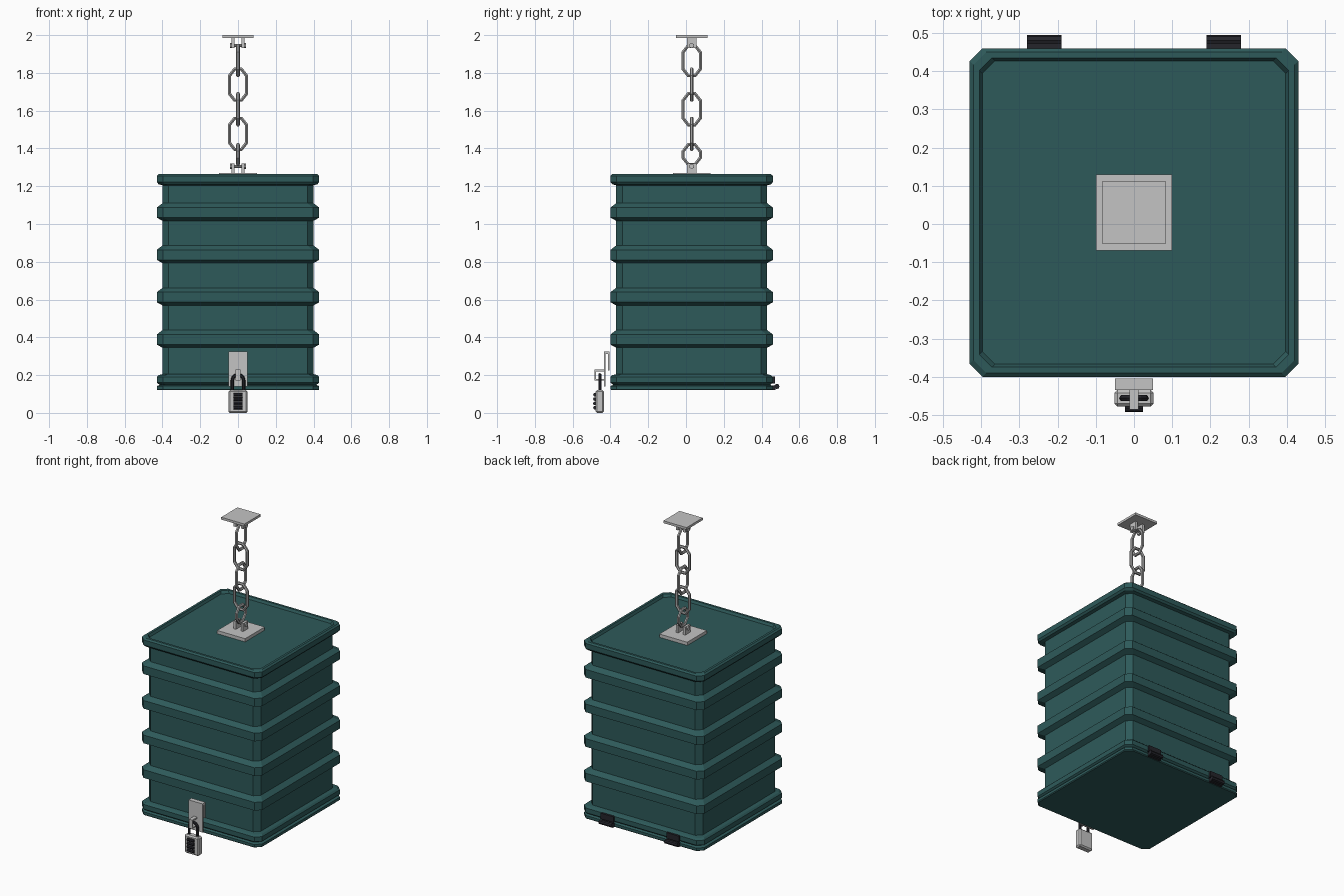
import bpy, bmesh, math
from mathutils import Vector

cube = bpy.data.objects.get("Cube")
if cube:
    bpy.data.objects.remove(cube, do_unlink=True)

CY = 0.03  # box and chain are centred slightly behind the origin


def material(name, r, g, b):
    m = bpy.data.materials.new(name)
    m.use_nodes = True
    m.diffuse_color = (r, g, b, 1)
    m.node_tree.nodes["Principled BSDF"].inputs["Base Color"].default_value = (r, g, b, 1)
    return m


TEAL = material("teal paint", 0.027, 0.102, 0.102)
STEEL = material("light steel", 0.55, 0.55, 0.55)
CHAIN = material("chain steel", 0.38, 0.38, 0.38)
BLACK = material("black metal", 0.018, 0.018, 0.024)


def add(name, bm, mat):
    bmesh.ops.recalc_face_normals(bm, faces=bm.faces)
    me = bpy.data.meshes.new(name)
    bm.to_mesh(me)
    bm.free()
    me.materials.append(mat)
    ob = bpy.data.objects.new(name, me)
    bpy.context.collection.objects.link(ob)
    return ob


def box(name, x, y, z, mat, bevel=0):
    """Box from (min, max) ranges."""
    bm = bmesh.new()
    bmesh.ops.create_cube(bm, size=1)
    for v in bm.verts:
        v.co = Vector([(a + b) / 2 + c * (b - a) for (a, b), c in zip((x, y, z), v.co)])
    if bevel:
        bmesh.ops.bevel(bm, geom=bm.edges[:], offset=bevel, segments=1, affect='EDGES')
    return add(name, bm, mat)


def rod(name, x, y, z, radius, mat, sides=8):
    """Cylinder along x."""
    bm = bmesh.new()
    bmesh.ops.create_cone(bm, cap_ends=True, segments=sides, radius1=radius,
                          radius2=radius, depth=x[1] - x[0])
    for v in bm.verts:
        v.co = Vector(((x[0] + x[1]) / 2 + v.co.z, y + v.co.x, z + v.co.y))
    return add(name, bm, mat)


def tube(name, points, radius, mat, closed):
    """Round bar along a path."""
    cu = bpy.data.curves.new(name, 'CURVE')
    cu.dimensions = '3D'
    cu.bevel_depth = radius
    cu.bevel_resolution = 1
    cu.use_fill_caps = not closed
    sp = cu.splines.new('POLY')
    sp.points.add(len(points) - 1)
    for p, co in zip(sp.points, points):
        p.co = (*co, 1)
    sp.use_cyclic_u = closed
    sp.use_smooth = False
    tmp = bpy.data.objects.new(name + "_path", cu)
    bpy.context.collection.objects.link(tmp)
    dg = bpy.context.evaluated_depsgraph_get()
    bm = bmesh.new()
    me = bpy.data.meshes.new_from_object(tmp.evaluated_get(dg))
    bm.from_mesh(me)
    bpy.data.objects.remove(tmp, do_unlink=True)
    return add(name, bm, mat)


def shell(name, profile, mat):
    """Stack of corner-cut squares given as (half size, height)."""
    bm = bmesh.new()
    rings = []
    for h, z in profile:
        k = h - 0.033
        corners = [(h, -k), (h, k), (k, h), (-k, h), (-h, k), (-h, -k), (-k, -h), (k, -h)]
        rings.append([bm.verts.new((x, y + CY, z)) for x, y in corners])
    for a, b in zip(rings, rings[1:]):
        for i in range(8):
            j = (i + 1) % 8
            bm.faces.new((a[i], a[j], b[j], b[i]))
    bm.faces.new(rings[0])
    bm.faces.new(rings[-1])
    return add(name, bm, mat)


# Ribbed box, with rims at both ends and a sunken top panel
OUT, IN = 0.43, 0.4
profile = [(0.415, 0.148), (OUT, 0.16), (OUT, 0.19), (0.42, 0.2), (IN, 0.205)]
for i in range(4):
    z = 0.39 + i * 0.224
    profile += [(IN, z - 0.045), (OUT, z - 0.028), (OUT, z + 0.025), (IN, z + 0.048)]
profile += [(IN, 1.205), (0.42, 1.21), (OUT, 1.222), (OUT, 1.255), (0.42, 1.264),
            (0.405, 1.264), (0.397, 1.248)]
shell("box_body", profile, TEAL)
shell("bottom_door", [(0.425, 0.12), (OUT, 0.125), (OUT, 0.142), (0.415, 0.148)], TEAL)

# Hinges on the back of the door
for side, s in (("left", 1), ("right", -1)):
    xs = sorted((s * 0.19, s * 0.28))
    box(f"hinge_upper_leaf_{side}", xs, (0.455, 0.472), (0.155, 0.192), BLACK)
    box(f"hinge_lower_leaf_{side}", xs, (0.455, 0.475), (0.122, 0.146), BLACK)
    rod(f"hinge_pin_{side}", xs, 0.481, 0.14, 0.014, BLACK)


# Chain mounts: plate, two lugs and a cross bolt each
def mount(name, half, z_plate, z_lug, z_bolt):
    box(name + "_plate", (-half, half), (CY - half, CY + half), z_plate, STEEL)
    for side, s in (("left", 1), ("right", -1)):
        box(f"{name}_lug_{side}", sorted((s * 0.018, s * 0.034)), (CY - 0.025, CY + 0.025), z_lug, STEEL)
        rod(f"{name}_bolt_head_{side}", sorted((s * 0.034, s * 0.042)), CY, z_bolt, 0.014, STEEL, 6)
    rod(name + "_bolt", (-0.036, 0.036), CY, z_bolt, 0.008, STEEL)


mount("top_mount", 0.083, (1.985, 2.0), (1.932, 1.986), 1.945)
mount("box_mount", 0.1, (1.247, 1.269), (1.268, 1.32), 1.305)

# Chain of angular links, alternately turned
links = [(1.775, 1.955), (1.645, 1.83), (1.515, 1.7), (1.385, 1.57), (1.305, 1.43)]
for i, (lo, hi) in enumerate(links):
    r, w, n = 0.01, 0.046, 0.018
    mid, h = (lo + hi) / 2, (hi - lo) / 2 - r
    shoulder = h - 0.036
    outline = [(n, h), (w, shoulder), (w, -shoulder), (n, -h),
               (-n, -h), (-w, -shoulder), (-w, shoulder), (-n, h)]
    path = [(0, CY + a, mid + b) if i % 2 == 0 else (a, CY, mid + b) for a, b in outline]
    tube(f"chain_link_{i + 1}", path, r, CHAIN, True)

# Hasp: back plate, fold, hanging strap and staple
box("hasp_back_plate", (-0.05, 0.05), (-0.412, -0.404), (0.225, 0.325), STEEL)
box("hasp_fold", (-0.05, 0.05), (-0.434, -0.404), (0.312, 0.325), STEEL)
box("hasp_strap", (-0.05, 0.05), (-0.434, -0.426), (0.14, 0.325), STEEL)
for name, y, z in (("upper", (-0.485, -0.43), (0.22, 0.23)),
                   ("front", (-0.485, -0.476), (0.172, 0.23)),
                   ("lower", (-0.485, -0.43), (0.172, 0.18))):
    box("staple_" + name, (-0.012, 0.012), y, z, STEEL)

# Padlock with shackle and number wheels
box("padlock_body", (-0.051, 0.051), (-0.478, -0.434), (0.0, 0.12), STEEL, 0.008)
arch = [(0.03 * math.cos(a), -0.456, 0.172 + 0.03 * math.sin(a))
        for a in [math.pi * k / 6 for k in range(7)]]
tube("padlock_shackle", [(0.03, -0.456, 0.11)] + arch + [(-0.03, -0.456, 0.11)], 0.009, BLACK, False)
for k in range(4):
    rod(f"number_wheel_{k + 1}", (-0.024, 0.024), -0.482, 0.027 + k * 0.023, 0.01, BLACK)
